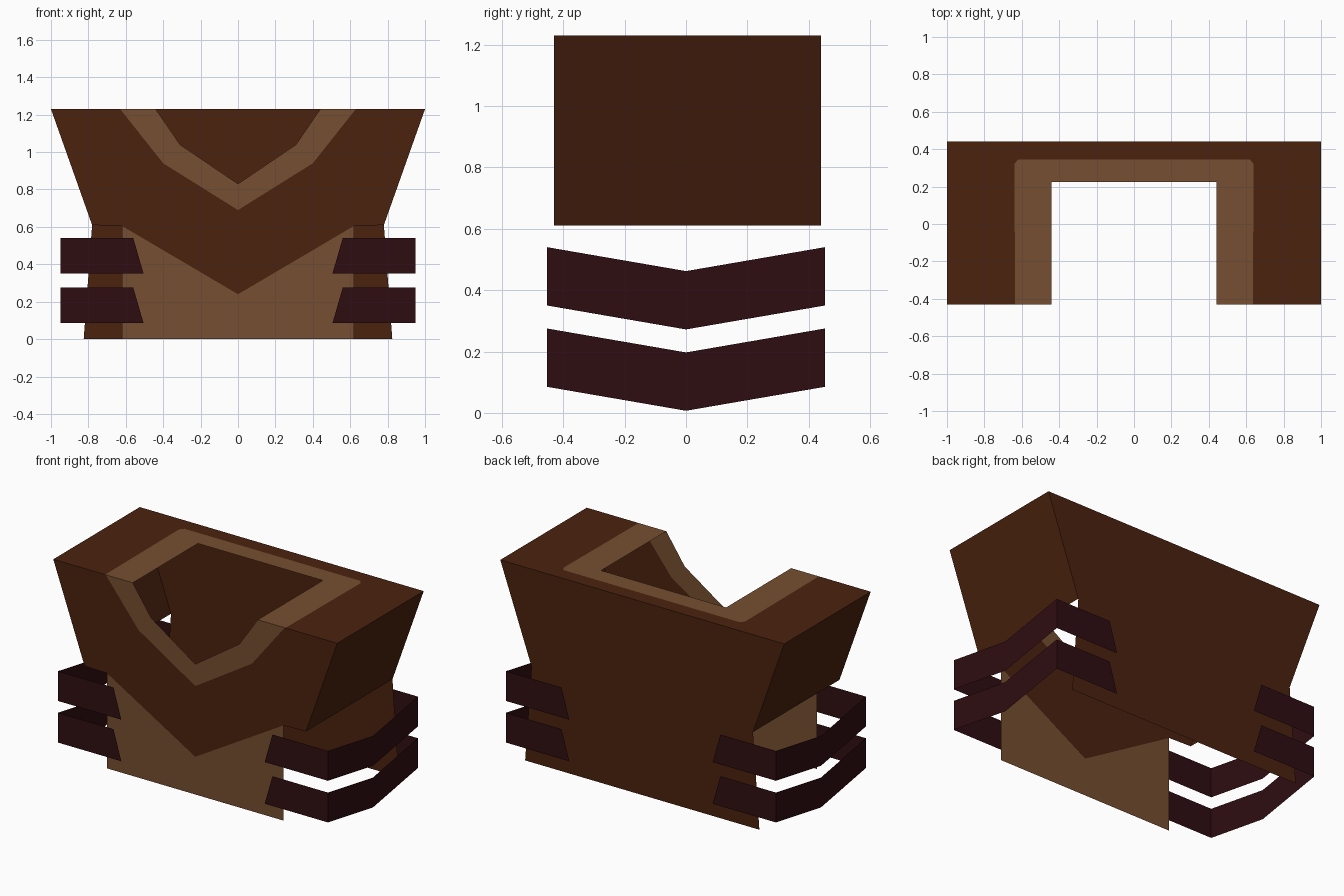
import bpy, bmesh
from mathutils import Vector

if "Cube" in bpy.data.objects:
    bpy.data.objects.remove(bpy.data.objects["Cube"])


def material(name, rgb):
    lin = [((c / 255 + 0.055) / 1.055) ** 2.4 for c in rgb]
    m = bpy.data.materials.new(name)
    m.diffuse_color = (*lin, 1)
    m.use_nodes = True
    m.node_tree.nodes["Principled BSDF"].inputs["Base Color"].default_value = m.diffuse_color
    return m


BROWN = material("dark brown leather", (75, 34, 14))
TAN = material("tan trim", (118, 78, 49))
STRAP = material("dark maroon strap", (47, 13, 17))

TOP, WAIST, FRONT, BACK = 1.23, 0.61, -0.43, 0.44


def part(name, mat, faces):
    """Sheet part from (points, outward direction) pairs for the right half, mirrored on x."""
    bm = bmesh.new()
    for points, out in faces:
        f = bm.faces.new([bm.verts.new(p) for p in points])
        f.normal_update()
        if f.normal.dot(Vector(out)) < 0:
            f.normal_flip()
    bmesh.ops.remove_doubles(bm, verts=bm.verts, dist=0.0005)
    mesh = bpy.data.meshes.new(name)
    bm.to_mesh(mesh)
    bm.free()
    mesh.materials.append(mat)
    ob = bpy.data.objects.new(name, mesh)
    bpy.context.collection.objects.link(ob)
    mod = ob.modifiers.new("mirror", 'MIRROR')
    mod.use_axis[0] = True


def upright(profile, y):
    return [(x, y, z) for x, z in profile]


def level(profile, z):
    return [(x, y, z) for x, y in profile]


F, B, R, U = (0, -1, 0), (0, 1, 0), (1, 0, 0), (0, 0, 1)

# Front: neck trim, chest and lower belly panel meet along shared V lines
neck = [(0.44, TOP), (0.31, 1.04), (0, 0.83)]
trim_edge = [(0, 0.69), (0.4, 0.94), (0.63, TOP)]
part("front_neck_trim", TAN, [(upright(neck + trim_edge, FRONT), F)])
part("front_chest", BROWN, [(upright(
    trim_edge + [(1, TOP), (0.78, WAIST), (0.62, 0.605), (0, 0.24)], FRONT), F)])
part("front_lower_panel", TAN, [(upright(
    [(0, 0), (0.62, 0), (0.62, 0.605), (0, 0.24)], FRONT), F)])

# Top: open U around the neck with a trim band
band = [(0.635, FRONT), (0.64, 0.32), (0.62, 0.345), (0, 0.345)]
part("top_neck_trim", TAN, [(level(
    band + [(0, 0.225), (0.44, 0.225), (0.44, FRONT)], TOP), U)])
part("top_shoulders", BROWN, [(level(
    band + [(0, BACK), (1, BACK), (1, FRONT)], TOP), U)])

# Slanted sides and full-length back
part("side_panels", BROWN, [([(1, FRONT, TOP), (1, BACK, TOP),
                              (0.78, BACK, WAIST), (0.78, FRONT, WAIST)], R)])
part("back_panel", BROWN, [(upright(
    [(0, 0), (0.825, 0), (0.78, WAIST), (1, TOP), (0, TOP)], BACK), B)])

# Side straps: front tab, sagging side, back tab
for name, z in (("upper_straps", 0.35), ("lower_straps", 0.085)):
    h, sag, x, y = 0.19, 0.078, 0.95, 0.453
    faces = []
    for s, out in ((-1, F), (1, B)):
        faces.append((upright([(0.505, z), (x, z), (x, z + h), (0.56, z + h)], s * y), out))
        faces.append(([(x, s * y, z), (x, 0, z - sag),
                       (x, 0, z + h - sag), (x, s * y, z + h)], R))
    part(name, STRAP, faces)
